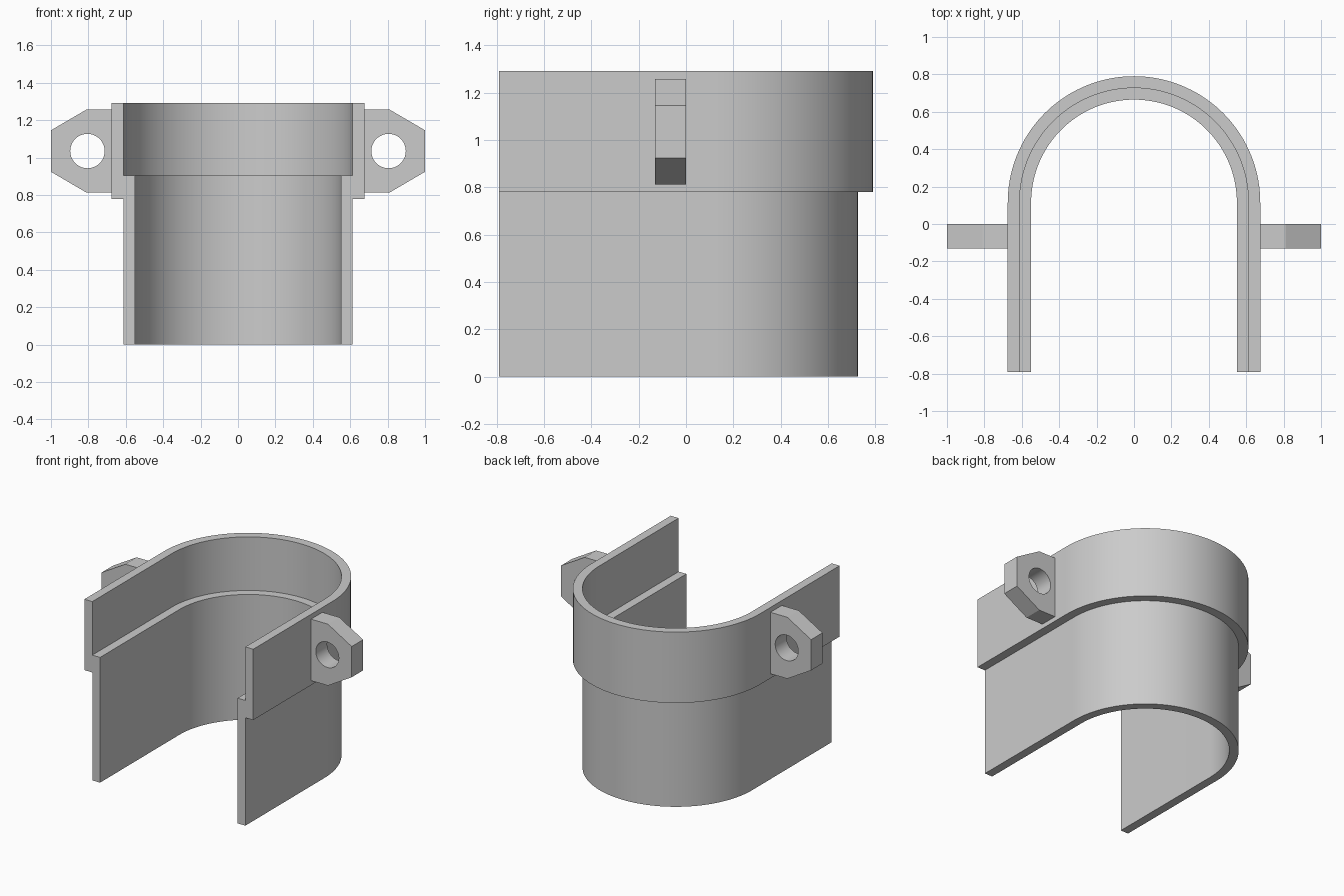
import bpy, bmesh
from math import sin, cos, pi, radians
from mathutils import Matrix

cube = bpy.data.objects.get("Cube")
if cube:
    bpy.data.objects.remove(cube, do_unlink=True)

grey = bpy.data.materials.new("plain grey")
grey.use_nodes = True
colour = (0.6, 0.6, 0.6, 1)
grey.diffuse_color = colour
grey.node_tree.nodes["Principled BSDF"].inputs["Base Color"].default_value = colour


def finish(name, bm):
    bmesh.ops.recalc_face_normals(bm, faces=bm.faces)
    mesh = bpy.data.meshes.new(name)
    bm.to_mesh(mesh)
    bm.free()
    mesh.materials.append(grey)
    ob = bpy.data.objects.new(name, mesh)
    bpy.context.collection.objects.link(ob)
    bpy.ops.object.select_all(action="DESELECT")
    ob.select_set(True)
    bpy.context.view_layer.objects.active = ob
    bpy.ops.object.shade_smooth_by_angle(angle=radians(30))
    return ob


# Stepped wall section (half width, height), swept along a U-shaped path
INNER, MIDDLE, OUTER = 0.55, 0.612, 0.675
LEDGE, STEP, TOP = 0.905, 0.78, 1.292
FRONT, BEND = -0.79, 0.115
section = [(INNER, 0), (MIDDLE, 0), (MIDDLE, STEP), (OUTER, STEP),
           (OUTER, TOP), (MIDDLE, TOP), (MIDDLE, LEDGE), (INNER, LEDGE)]
SEGMENTS = 72
path = [(0, FRONT)]
path += [(pi * i / SEGMENTS, BEND) for i in range(SEGMENTS + 1)]
path += [(pi, FRONT)]

bm = bmesh.new()
rings = [[bm.verts.new((r * cos(a), y + r * sin(a), z)) for r, z in section]
         for a, y in path]
for r0, r1 in zip(rings, rings[1:]):
    for i in range(len(section)):
        j = (i + 1) % len(section)
        bm.faces.new((r0[i], r0[j], r1[j], r1[i]))
bm.faces.new(rings[0])
bm.faces.new(rings[-1])
finish("stepped_u_wall", bm)

# Side lugs: chamfered plates with a round bolt hole
LUG_Z, LUG_BACK, LUG_FRONT = 1.035, 0.0, -0.13
HOLE_X, HOLE_R, HOLE_SIDES = 0.805, 0.092, 48
outline = [(OUTER, -0.222), (0.81, -0.222), (1, -0.111),
           (1, 0.111), (0.81, 0.222), (OUTER, 0.222)]
hole = [(HOLE_X + HOLE_R * cos(2 * pi * i / HOLE_SIDES),
         HOLE_R * sin(2 * pi * i / HOLE_SIDES)) for i in range(HOLE_SIDES)]


def add_lug(name, side):
    bm = bmesh.new()
    edges = []
    for loop in (outline, hole):
        vs = [bm.verts.new((side * x, LUG_FRONT, LUG_Z + z)) for x, z in loop]
        edges += [bm.edges.new((a, b)) for a, b in zip(vs, vs[1:] + vs[:1])]
    bmesh.ops.triangle_fill(bm, edges=edges, use_beauty=True)
    result = bmesh.ops.extrude_face_region(bm, geom=bm.faces[:], use_keep_orig=True)
    moved = [g for g in result["geom"] if isinstance(g, bmesh.types.BMVert)]
    bmesh.ops.translate(bm, verts=moved, vec=(0, LUG_BACK - LUG_FRONT, 0))
    finish(name, bm)


add_lug("left_lug", 1)
add_lug("right_lug", -1)
